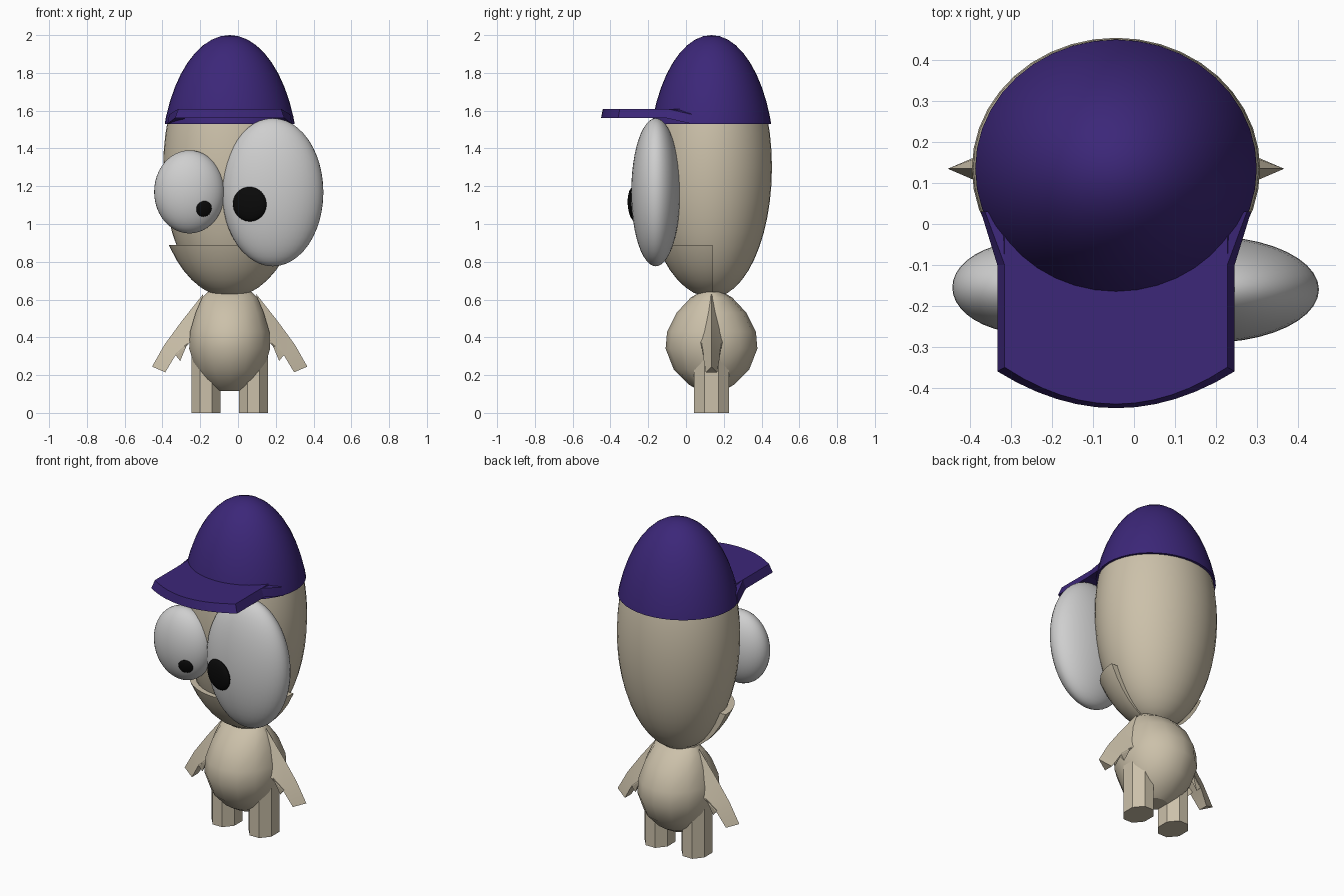
import bpy, bmesh, math
from mathutils import Vector, Matrix

cube = bpy.data.objects.get("Cube")
if cube:
    bpy.data.objects.remove(cube, do_unlink=True)

CX, CY = -0.044, 0.135  # centre of the figure


def material(name, rgb):
    m = bpy.data.materials.new(name)
    m.use_nodes = True
    m.diffuse_color = (*rgb, 1)
    m.node_tree.nodes["Principled BSDF"].inputs["Base Color"].default_value = (*rgb, 1)
    return m


SKIN = material("warm beige", (0.60, 0.53, 0.40))
CAP = material("deep purple", (0.045, 0.02, 0.19))
WHITE = material("eye white", (0.62, 0.62, 0.62))
BLACK = material("pupil black", (0.003, 0.003, 0.003))


def finish(bm, name, mat, angle=35):
    bmesh.ops.recalc_face_normals(bm, faces=bm.faces[:])
    me = bpy.data.meshes.new(name)
    bm.to_mesh(me)
    bm.free()
    me.materials.append(mat)
    ob = bpy.data.objects.new(name, me)
    bpy.context.collection.objects.link(ob)
    bpy.ops.object.select_all(action="DESELECT")
    ob.select_set(True)
    bpy.context.view_layer.objects.active = ob
    bpy.ops.object.shade_smooth_by_angle(angle=math.radians(angle))
    return ob


def ellipsoid(name, centre, radii, mat, cuts=(), segs=40, rings=24, tilt=None):
    """Ellipsoid, optionally sliced; each cut keeps the side against its normal."""
    bm = bmesh.new()
    turn = tilt.to_matrix().to_4x4() if tilt else Matrix()
    place = Matrix.Translation(centre) @ turn @ Matrix.Diagonal((*radii, 1))
    bmesh.ops.create_uvsphere(bm, u_segments=segs, v_segments=rings, radius=1, matrix=place)
    for co, no in cuts:
        geom = bm.verts[:] + bm.edges[:] + bm.faces[:]
        cut = bmesh.ops.bisect_plane(bm, geom=geom, plane_co=co, plane_no=no, clear_outer=True)
        rim = [e for e in cut["geom_cut"] if isinstance(e, bmesh.types.BMEdge)]
        bmesh.ops.contextual_create(bm, geom=rim)
    return finish(bm, name, mat)


def add_hull(bm, points):
    verts = [bm.verts.new((CX + x, y, z)) for x, y, z in points]
    res = bmesh.ops.convex_hull(bm, input=verts)
    junk = set(res["geom_interior"] + res["geom_unused"])
    bmesh.ops.delete(bm, geom=[v for v in junk if isinstance(v, bmesh.types.BMVert)], context="VERTS")


def loft(bm, rings):
    """Skin a list of point rings and cap both ends."""
    rows = [[bm.verts.new(p) for p in ring] for ring in rings]
    n = len(rows[0])
    for a, b in zip(rows, rows[1:]):
        for i in range(n):
            j = (i + 1) % n
            bm.faces.new((a[i], a[j], b[j], b[i]))
    bm.faces.new(rows[0])
    bm.faces.new(rows[-1])


def oval(x, y, z, rx, ry, n, phase=0.5):
    angles = [math.tau * (i + phase) / n for i in range(n)]
    return [(x + rx * math.cos(a), y + ry * math.sin(a), z) for a in angles]


# Head, lower jaw and cap crown
ellipsoid("head", (CX, CY, 1.3), (0.352, 0.32, 0.69), SKIN)
ellipsoid("jaw", (CX, CY, 1.302), (0.402, 0.36, 0.69), SKIN,
          [((0, 0, 0.89), (0, 0, 1)), ((0, 0.14, 0), (0, 1, 0))])
ellipsoid("cap_crown", (CX, CY, 1.3), (0.365, 0.335, 0.7), CAP,
          [((0, 0, 1.53), (0, 0, -1))])

# Cap brim with a bowed front edge and a flare each side
bm = bmesh.new()
slab = []
for half, z, lip in ((0.29, 1.56, 0.0), (0.272, 1.61, 0.01)):
    slab += [(s * half, 0.0, z) for s in (-1, 1)]
    for i in range(13):
        t = i / 6 - 1
        slab.append((t * half, -0.36 - 0.09 * (1 - t * t) + lip, z))
add_hull(bm, slab)
for s in (-1, 1):
    add_hull(bm, [(s * x, y, z) for x, y, z in (
        (0.29, -0.1, 1.56), (0.272, -0.1, 1.61), (0.24, -0.1, 1.56), (0.24, -0.1, 1.61),
        (0.33, 0.03, 1.53), (0.32, 0.03, 1.58), (0.24, 0.03, 1.53), (0.24, 0.03, 1.61))])
finish(bm, "cap_brim", CAP, 25)

# Mismatched eyes, each with a flat pupil lying on its surface
for side, centre, radii, px, pz, pr in (
        ("left", (0.184, -0.16, 1.168), (0.268, 0.13, 0.392), 0.062, 1.105, 0.092),
        ("right", (-0.257, -0.155, 1.17), (0.187, 0.113, 0.22), -0.18, 1.08, 0.043)):
    ellipsoid(side + "_eye", centre, radii, WHITE)
    u, w = (px - centre[0]) / radii[0], (pz - centre[2]) / radii[2]
    v = -math.sqrt(1 - u * u - w * w)
    normal = Vector((u / radii[0], v / radii[1], w / radii[2])).normalized()
    ellipsoid(side + "_pupil", (px, centre[1] + v * radii[1], pz), (pr, pr, pr * 0.3), BLACK,
              segs=24, rings=12, tilt=normal.to_track_quat("Z", "Y"))

# Rounded low-poly body
bm = bmesh.new()
profile = ((0.115, 0.07, 0.06), (0.15, 0.13, 0.12), (0.23, 0.185, 0.2), (0.34, 0.22, 0.243),
           (0.43, 0.215, 0.235), (0.53, 0.185, 0.185), (0.61, 0.15, 0.11), (0.64, 0.12, 0.06))
loft(bm, [oval(CX, CY, z, rx, ry, 14) for z, rx, ry in profile])
finish(bm, "body", SKIN, 30)

# Legs and arms, mirrored about the centre
ARM = (((0.14, 0.63), (0.17, 0.42), 0.07), ((0.256, 0.483), (0.222, 0.36), 0.055),
       ((0.346, 0.36), (0.29, 0.3), 0.045), ((0.411, 0.245), (0.341, 0.215), 0.03))
for side, s in (("left", 1), ("right", -1)):
    bm = bmesh.new()
    loft(bm, [oval(CX + s * 0.125, CY, z, 0.083, 0.1, 8) for z in (0, 0.3)])
    finish(bm, side + "_leg", SKIN, 30)

    # Wedge-shaped arm: a ridge outside, a wider flat inside
    bm = bmesh.new()
    loft(bm, [[(CX + s * o[0], CY, o[1]), (CX + s * i[0], CY - h, i[1]), (CX + s * i[0], CY + h, i[1])]
              for o, i, h in ARM])
    # Two stubby fingers under the wrist
    for f in (-1, 1):
        add_hull(bm, [(s * x, CY + f * y, z) for x, y, z in (
            (0.222, 0.02, 0.37), (0.222, 0.055, 0.37), (0.29, 0.045, 0.31),
            (0.29, 0.02, 0.31), (0.262, 0.04, 0.275))])
    finish(bm, side + "_arm", SKIN, 25)
